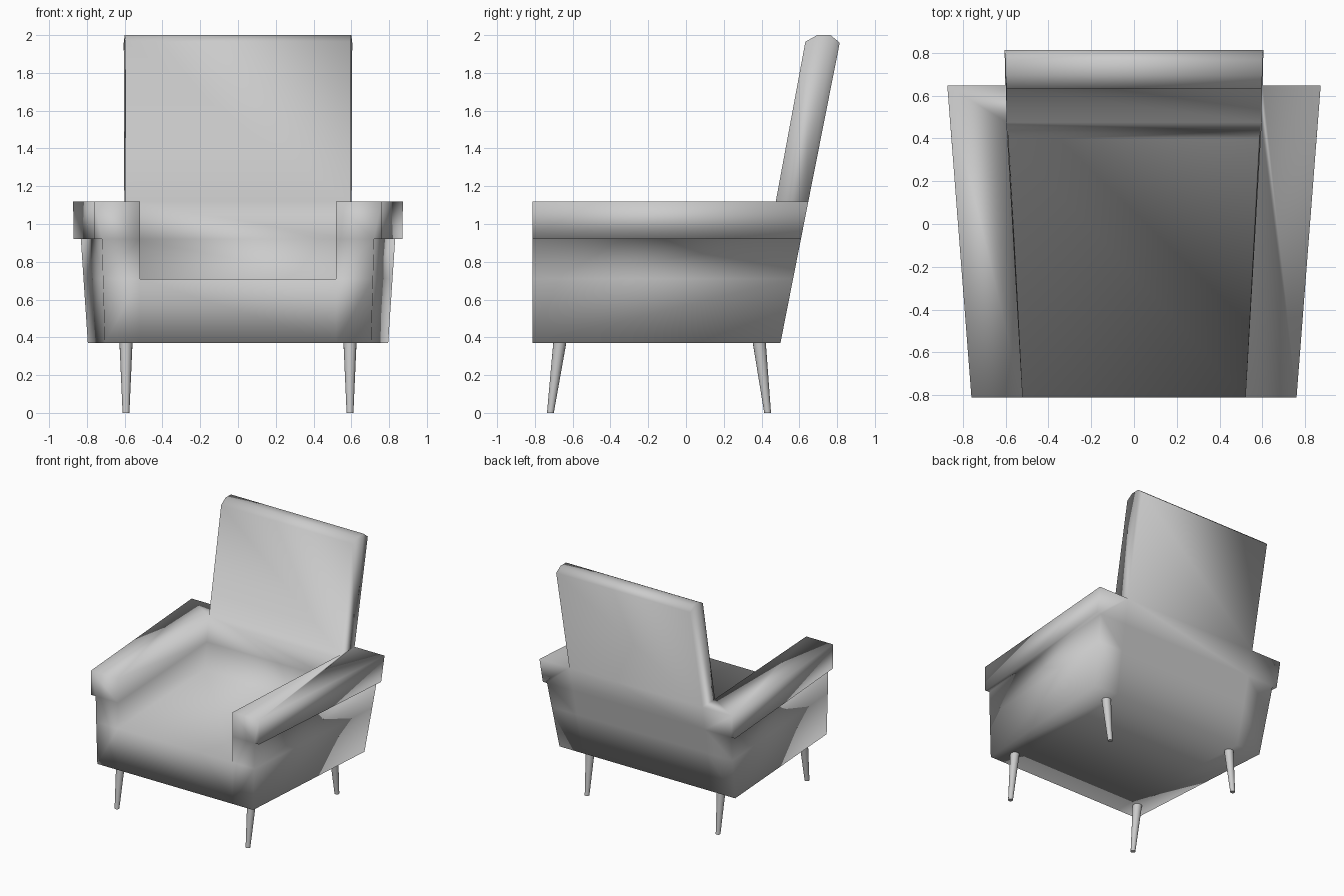
import bpy, bmesh, math

if "Cube" in bpy.data.objects:
    bpy.data.objects.remove(bpy.data.objects["Cube"])


def finish(name, bm, angle):
    bmesh.ops.recalc_face_normals(bm, faces=bm.faces)
    mesh = bpy.data.meshes.new(name)
    bm.to_mesh(mesh)
    bm.free()
    ob = bpy.data.objects.new(name, mesh)
    bpy.context.collection.objects.link(ob)
    bpy.ops.object.select_all(action='DESELECT')
    ob.select_set(True)
    bpy.context.view_layer.objects.active = ob
    if angle:
        bpy.ops.object.shade_smooth_by_angle(angle=math.radians(angle))
    else:
        bpy.ops.object.shade_smooth()


def back_y(z):
    return 0.5 + 0.197 * (z - 0.37)


# Upholstered body: one soft-shaded skin. Named points of the right half.
P = {}
levels = {"low": 0.37, "seat": 0.71, "ledge": 0.92, "arm": 1.12}
inner_rear = {"low": 0.58, "seat": 0.59, "ledge": 0.595, "arm": 0.602}
outer = {"low": (0.705, 0.795), "seat": (0.715, 0.818), "ledge": (0.72, 0.832), "arm": (0.76, 0.873)}
for k, z in levels.items():
    P["front_in", k] = (0.52, -0.812, z)
    P["rear_in", k] = (inner_rear[k], back_y(z), z)
    P["front_out", k] = (outer[k][0], -0.812, z)
    P["rear_out", k] = (outer[k][1], back_y(z), z)
P["front_out", "lip"] = (0.76, -0.812, 0.92)
P["rear_out", "lip"] = (0.87, back_y(0.92), 0.92)
for k, x in (("seat", 0.583), ("ledge", 0.589), ("arm", 0.595)):
    P["rest", k] = (x, 0.40 + 0.184 * (levels[k] - 0.71), levels[k])
# Rounded top of the backrest
top = [(0.632, 1.965, 0.595), (0.695, 2.0, 0.60), (0.765, 2.0, 0.60), (0.814, 1.96, 0.605)]
for i, (y, z, x) in enumerate(top):
    P["top", i] = (x, y, z)

bm = bmesh.new()
R = {k: bm.verts.new(p) for k, p in P.items()}
L = {k: bm.verts.new((-x, y, z)) for k, (x, y, z) in P.items()}


def both(*keys):
    bm.faces.new([R[k] for k in keys])
    bm.faces.new([L[k] for k in reversed(keys)])


# Centre strip running round front, seat, backrest, back and underside
loop = ([("front_in", "low"), ("front_in", "seat")]
        + [("rest", k) for k in ("seat", "ledge", "arm")]
        + [("top", i) for i in range(4)]
        + [("rear_in", k) for k in ("arm", "ledge", "seat", "low")])
for a, b in zip(loop, loop[1:] + loop[:1]):
    bm.faces.new((R[a], R[b], L[b], L[a]))

# Front and rear ends of the arms
for e in ("front", "rear"):
    i, o = e + "_in", e + "_out"
    both((i, "low"), (o, "low"), (o, "seat"), (i, "seat"))
    both((i, "seat"), (o, "seat"), (o, "ledge"), (i, "ledge"))
    both((i, "ledge"), (o, "ledge"), (o, "lip"), (o, "arm"), (i, "arm"))

# Outer sides, arm ledge, and underside
for a, b in (("low", "seat"), ("seat", "ledge"), ("ledge", "lip"), ("lip", "arm")):
    both(("front_out", a), ("rear_out", a), ("rear_out", b), ("front_out", b))
both(("front_out", "low"), ("front_in", "low"), ("rear_in", "low"), ("rear_out", "low"))

# Inner arm walls, arm tops, backrest sides
for a, b in (("seat", "ledge"), ("ledge", "arm")):
    both(("front_in", a), ("rest", a), ("rest", b), ("front_in", b))
both(("front_in", "arm"), ("rest", "arm"), ("rear_in", "arm"), ("rear_out", "arm"), ("front_out", "arm"))
both(("rest", "arm"), ("rear_in", "arm"), *[("top", i) for i in (3, 2, 1, 0)])
finish("upholstered_body", bm, 0)

# Tapered, splayed legs
for label, y_foot, y_top in (("front", -0.718, -0.667), ("back", 0.432, 0.387)):
    for tag, x in (("left", -0.593), ("right", 0.593)):
        bm = bmesh.new()
        bmesh.ops.create_cone(bm, cap_ends=True, segments=16, radius1=0.018, radius2=0.035, depth=0.38)
        for v in bm.verts:
            t = v.co.z / 0.38 + 0.5
            v.co.x += x
            v.co.y += y_foot + (y_top - y_foot) * t
            v.co.z += 0.19
        finish(f"{label}_{tag}_leg", bm, 50)
